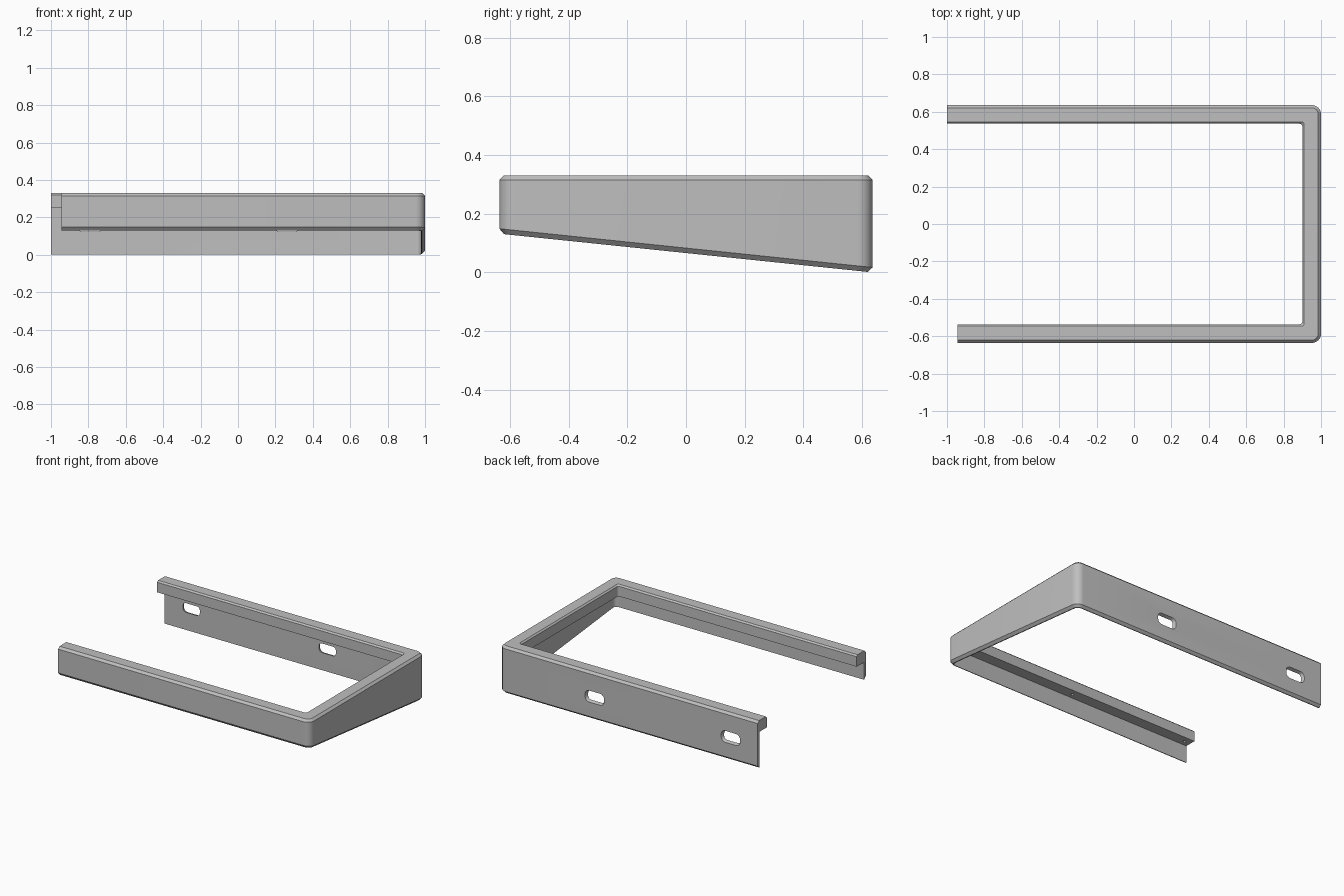
import bpy, bmesh, math
from mathutils import Matrix

cube = bpy.data.objects.get("Cube")
if cube:
    bpy.data.objects.remove(cube, do_unlink=True)

HX, HY = 1.0, 0.636          # half extents
BACK_END, FRONT_END = -1.0, -0.945
SLOPE = 0.132 / (2 * HY)     # lower edge rises towards the front
STEPS = 8

grey = bpy.data.materials.new("light_grey")
grey.use_nodes = True
colour = (0.52, 0.52, 0.52, 1)
grey.diffuse_color = colour
grey.node_tree.nodes["Principled BSDF"].inputs["Base Color"].default_value = colour


def make_object(name, bm):
    bmesh.ops.recalc_face_normals(bm, faces=bm.faces)
    mesh = bpy.data.meshes.new(name)
    bm.to_mesh(mesh)
    bm.free()
    obj = bpy.data.objects.new(name, mesh)
    bpy.context.collection.objects.link(obj)
    mesh.materials.append(grey)
    return obj


def u_path(inset):
    """Plan outline of the three walls, moved inwards by inset."""
    r = max(0.05 - inset, 0.015)
    cx, cy = HX - inset - r, HY - inset - r
    pts = [(FRONT_END, inset - HY)]
    for sign, start in ((-1, -90), (1, 0)):
        for i in range(STEPS + 1):
            a = math.radians(start + 90 * i / STEPS)
            pts.append((cx + r * math.cos(a), sign * cy + r * math.sin(a)))
    return pts + [(BACK_END, HY - inset)]


# Wall and lip cross-section: inset, height, whether it follows the sloped edge
profile = [(0, 0.017, 1), (0, 0.315, 0), (0.015, 0.33, 0), (0.09, 0.33, 0),
           (0.1, 0.32, 0), (0.1, 0.25, 0), (0.022, 0.25, 0),
           (0.022, 0, 1), (0.016, 0, 1)]

# Frame: the section swept around the plan
bm = bmesh.new()
rails = []
for inset, z, sloped in profile:
    rails.append([bm.verts.new((x, y, z + sloped * SLOPE * (HY - y)))
                  for x, y in u_path(inset)])
for a, b in zip(rails, rails[1:] + rails[:1]):
    for i in range(len(a) - 1):
        bm.faces.new((a[i], a[i + 1], b[i + 1], b[i]))
bm.faces.new([rail[0] for rail in rails])
bm.faces.new([rail[-1] for rail in rails])
frame = make_object("u_shaped_frame", bm)


def slot_loop(bm, x, y, z, w, h, r):
    loop = []
    for k, (sx, sz) in enumerate(((1, 1), (-1, 1), (-1, -1), (1, -1))):
        for i in range(5):
            a = math.radians(90 * k + 22.5 * i)
            loop.append(bm.verts.new((x + sx * (w / 2 - r) + r * math.cos(a), y,
                                      z + sz * (h / 2 - r) + r * math.sin(a))))
    return loop


# Tapered fixing slots in the back wall
cutters = []
for x in (-0.79, 0.262):
    bm = bmesh.new()
    outer = slot_loop(bm, x, HY + 0.01, 0.157, 0.155, 0.088, 0.035)
    inner = slot_loop(bm, x, HY - 0.034, 0.157, 0.12, 0.055, 0.018)
    for i in range(len(outer)):
        j = (i + 1) % len(outer)
        bm.faces.new((outer[i], outer[j], inner[j], inner[i]))
    bm.faces.new(outer)
    bm.faces.new(inner)
    cutters.append(make_object("slot_cutter", bm))

# Small blind holes under the lips
for x in (-0.9, 0.02):
    for y in (-0.58, 0.58):
        bm = bmesh.new()
        bmesh.ops.create_cone(bm, cap_ends=True, segments=12, radius1=0.009,
                              radius2=0.009, depth=0.06,
                              matrix=Matrix.Translation((x, y, 0.26)))
        cutters.append(make_object("hole_cutter", bm))

bpy.ops.object.select_all(action='DESELECT')
bpy.context.view_layer.objects.active = frame
frame.select_set(True)
for cutter in cutters:
    cutter.hide_render = True
    mod = frame.modifiers.new("cut", 'BOOLEAN')
    mod.operation, mod.solver, mod.object = 'DIFFERENCE', 'EXACT', cutter
    bpy.ops.object.modifier_apply(modifier=mod.name)
    bpy.data.objects.remove(cutter, do_unlink=True)

bpy.ops.object.shade_smooth_by_angle(angle=math.radians(30))
